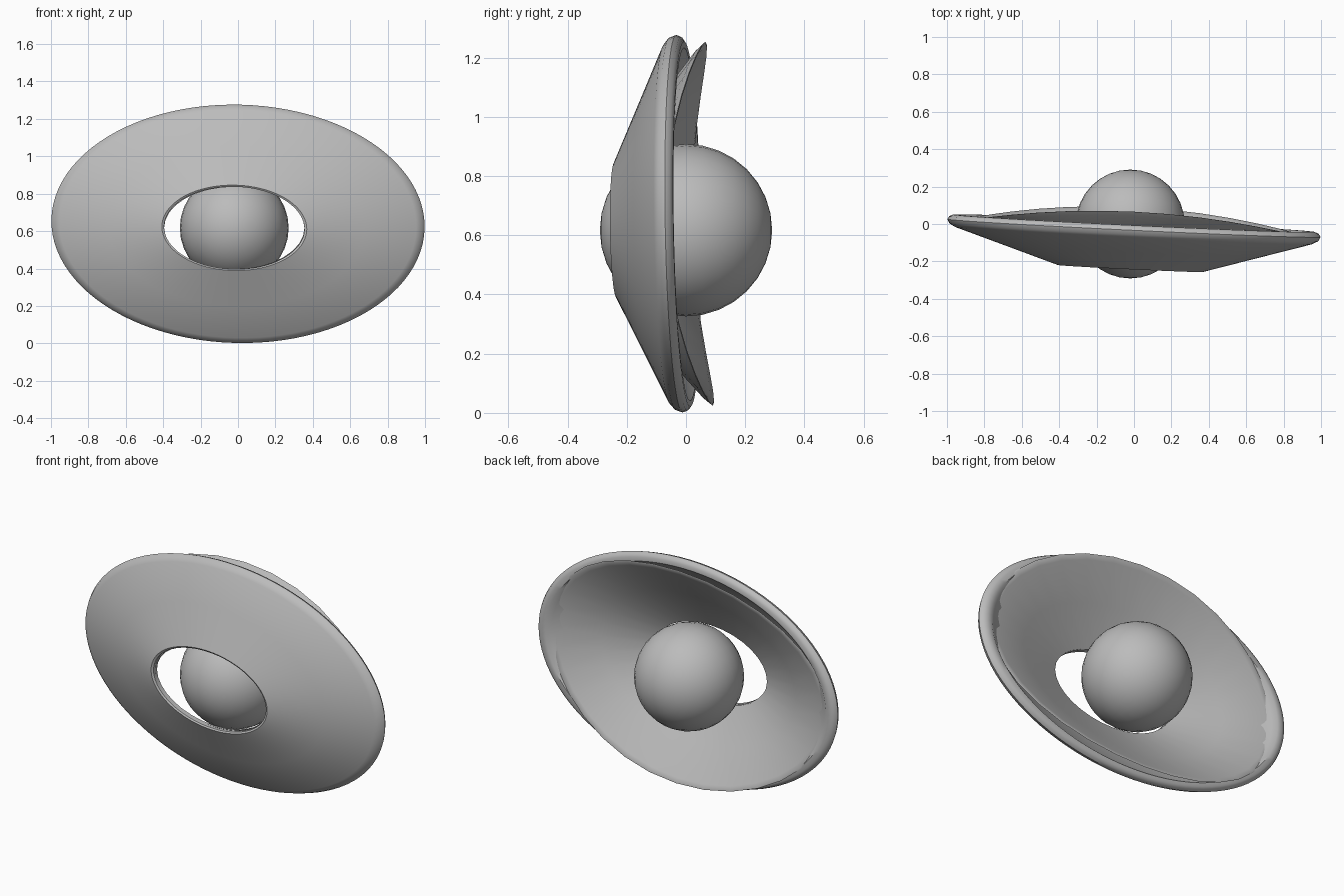
import bpy, bmesh, math
from mathutils import Matrix

if "Cube" in bpy.data.objects:
    bpy.data.objects.remove(bpy.data.objects["Cube"])

CX, CZ = -0.02, 0.617           # centre of the opening and of the ball

grey = bpy.data.materials.new("plain grey")
grey.diffuse_color = (0.5, 0.5, 0.5, 1)
grey.use_nodes = True
grey.node_tree.nodes["Principled BSDF"].inputs["Base Color"].default_value = grey.diffuse_color


def finish(name, bm, angle):
    """Turn a bmesh into a named, smooth shaded grey object."""
    bmesh.ops.recalc_face_normals(bm, faces=bm.faces)
    me = bpy.data.meshes.new(name)
    bm.to_mesh(me)
    bm.free()
    me.materials.append(grey)
    ob = bpy.data.objects.new(name, me)
    bpy.context.collection.objects.link(ob)
    bpy.ops.object.select_all(action='DESELECT')
    ob.select_set(True)
    bpy.context.view_layer.objects.active = ob
    bpy.ops.object.shade_smooth_by_angle(angle=math.radians(angle))
    return ob


def elliptic_shell(name, profile, outer, segs, bend, roll):
    """Closed ring swept from the inner opening (s=0) to the outer ellipse (s=1).
    bend lowers the sides of the outer edge relative to its top and bottom."""
    bm = bmesh.new()
    rings = []
    for s, y in profile:
        rx = 0.375 + (outer[0] - 0.375) * s
        rz = 0.220 + (outer[1] - 0.220) * s
        ring = []
        for i in range(segs):
            a = 2 * math.pi * i / segs
            x, z = rx * math.cos(a), rz * math.sin(a)
            yy = y - bend * s * s * math.cos(a) ** 2
            yy += -0.010 - 0.048 * x - 0.020 * z        # slight tilt
            x, z = (x * math.cos(roll) - z * math.sin(-roll),
                    z * math.cos(roll) + x * math.sin(-roll))
            ring.append(bm.verts.new((x + CX * (1 - s), yy, z + CZ + 0.022 * s)))
        rings.append(ring)
    for j in range(len(rings)):
        r0, r1 = rings[j], rings[(j + 1) % len(rings)]
        for i in range(segs):
            k = (i + 1) % segs
            bm.faces.new((r0[i], r0[k], r1[k], r1[i]))
    return finish(name, bm, 40)


# Front lid: shallow cone with a rolled outer rim
elliptic_shell("front_lid",
               [(0, -0.222), (0.02, -0.228), (0.5, -0.135), (0.93, -0.052),
                (0.98, -0.035), (1, -0.012), (0.985, 0.004), (0.95, 0.014),
                (0.90, 0.014), (0.86, -0.005), (0.5, -0.095), (0.0, -0.195)],
               (0.998, 0.637), 96, 0.0, 0.025)

# Inner bowl: flares behind the lid, its edge sinking into it at both ends
elliptic_shell("inner_bowl",
               [(0.0, -0.205), (0.5, -0.085), (0.95, 0.065), (1, 0.088),
                (0.985, 0.088), (0.93, 0.075), (0.5, -0.065), (0.0, -0.190)],
               (0.93, 0.615), 32, 0.105, 0.0)

# Ball: poles face front and back
bm = bmesh.new()
bmesh.ops.create_uvsphere(bm, u_segments=32, v_segments=16, radius=0.291,
                          matrix=Matrix.Translation((CX, 0, CZ))
                          @ Matrix.Rotation(math.radians(90), 4, 'X'))
finish("ball", bm, 40)
